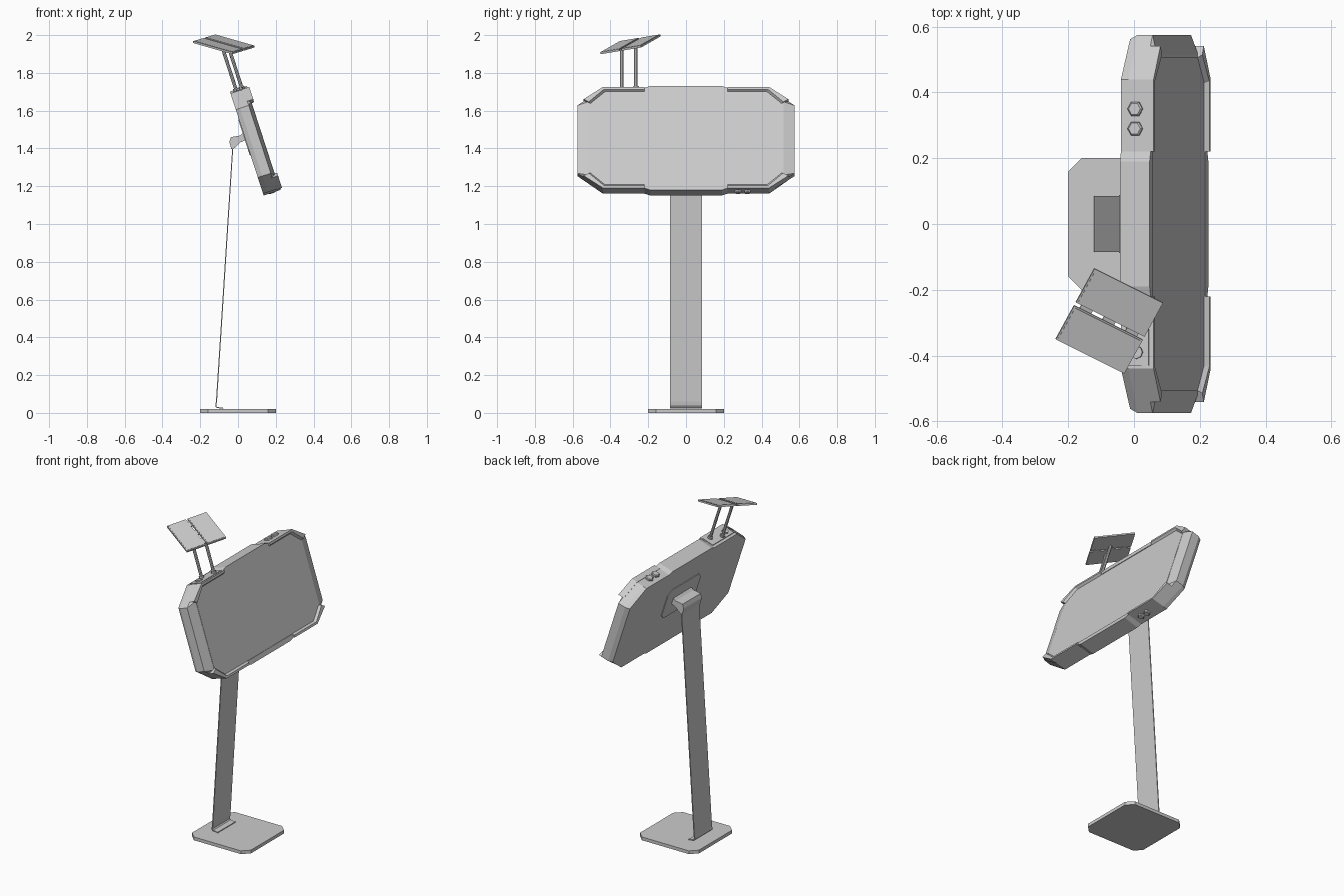
import bpy, bmesh, math
from mathutils import Matrix, Vector

if "Cube" in bpy.data.objects:
    bpy.data.objects.remove(bpy.data.objects["Cube"])


def frame(origin, a, b, c):
    """Matrix whose axes are the given world vectors."""
    m = Matrix((Vector(a), Vector(b), Vector(c))).transposed().to_4x4()
    m.translation = Vector(origin)
    return m


def loft(name, rings, depths, mat):
    """Join 2D rings placed at the given depths, with both ends capped."""
    bm = bmesh.new()
    loops = [[bm.verts.new((x, y, d)) for x, y in r] for r, d in zip(rings, depths)]
    n = len(loops[0])
    for lo, hi in zip(loops, loops[1:]):
        for i in range(n):
            j = (i + 1) % n
            bm.faces.new((lo[i], lo[j], hi[j], hi[i]))
    bm.faces.new(loops[0][::-1])
    bm.faces.new(loops[-1])
    bmesh.ops.recalc_face_normals(bm, faces=bm.faces)
    me = bpy.data.meshes.new(name)
    bm.to_mesh(me)
    bm.free()
    ob = bpy.data.objects.new(name, me)
    ob.matrix_world = mat
    bpy.context.collection.objects.link(ob)
    return ob


def prism(name, pts, d0, d1, mat):
    return loft(name, [pts, pts], [d0, d1], mat)


def octagon(hx, hy, cx, cy):
    """Rectangle with cut corners."""
    return [(hx - cx, hy), (hx, hy - cy), (hx, cy - hy), (hx - cx, -hy),
            (cx - hx, -hy), (-hx, cy - hy), (-hx, hy - cy), (cx - hx, hy)]


def ngon(cx, cy, r, n):
    return [(cx + r * math.cos(2 * math.pi * i / n),
             cy + r * math.sin(2 * math.pi * i / n)) for i in range(n)]


def rect(x0, x1, y0, y1):
    return [(x0, y0), (x1, y0), (x1, y1), (x0, y1)]


t = math.radians(18)
c, s = math.cos(t), math.sin(t)
U, V, N = Vector((0, 1, 0)), Vector((-s, 0, c)), Vector((c, 0, s))
C = Vector((0.096, 0, 1.442))
PANEL = frame(C, U, V, N)            # across, up the panel, out of the screen
EDGE = frame(C, N, U, V)             # out of the screen, across, up the panel
SIDE = frame((0, 0, 0), (1, 0, 0), (0, 0, 1), (0, -1, 0))
WORLD = Matrix.Identity(4)

# floor plate
prism("base_plate", octagon(0.2, 0.2, 0.04, 0.04), 0, 0.02, WORLD)

# bent sheet stand: profile offset to a thin strip
line = [(-0.078, 0.022), (-0.112, 0.026), (-0.121, 0.034), (-0.117, 0.06), (-0.03, 1.41)]
inner = [(-0.03 + 0.005, 1.41), (-0.111, 0.06), (-0.115, 0.037), (-0.109, 0.031), (-0.078, 0.027)]
prism("stand_post", line + inner, -0.085, 0.085, SIDE)

# head bracket between stand and panel
head = [(-0.035, 1.395), (-0.018, 1.402), (0.012, 1.432), (0.05, 1.448), (0.04, 1.495),
        (0.01, 1.468), (-0.038, 1.46), (-0.046, 1.435)]
prism("head_bracket", head, -0.088, 0.088, SIDE)

# display housing with sloped sides
loft("display_housing",
     [octagon(0.562, 0.279, 0.122, 0.09), octagon(0.575, 0.279, 0.135, 0.09),
      octagon(0.575, 0.279, 0.135, 0.09), octagon(0.515, 0.279, 0.075, 0.075)],
     [-0.052, -0.028, 0.02, 0.038], PANEL)
screen = octagon(0.508, 0.263, 0.075, 0.065)
prism("screen", screen, 0.03, 0.0395, PANEL)
prism("back_mount_plate", [(x, y + 0.035) for x, y in octagon(0.16, 0.1, 0.03, 0.03)],
      -0.056, -0.04, PANEL)

# raised corner rims and centre bars, mirrored to all sides
outer = [(0.22, 0.281), (0.44, 0.281), (0.542, 0.213)]
low = [(0.505, 0.193), (0.428, 0.258), (0.22, 0.258)]
high = [(0.515, 0.198), (0.434, 0.268), (0.22, 0.268)]
for sv, row in ((1, "top"), (-1, "bottom")):
    for su, side in ((-1, "left"), (1, "right")):
        rings = [[(x * su, y * sv) for x, y in outer + q] for q in (low, high)]
        loft(f"corner_rim_{row}_{side}", [rings[0], rings[0], rings[1]],
             [0.015, 0.038, 0.053], PANEL)
    bar = [(-0.22, 0.26), (0.22, 0.26), (0.22, 0.279), (0.19, 0.289), (-0.19, 0.289), (-0.22, 0.279)]
    prism(f"centre_bar_{row}", [(x, y * sv) for x, y in bar], -0.052, 0.043, PANEL)

# hexagonal knobs on the top and bottom edges
for y in (0.29, 0.35):
    loft("top_knob", [ngon(-0.005, y, 0.024, 6)] * 2 + [ngon(-0.005, y, 0.019, 6)],
         [0.27, 0.287, 0.291], EDGE)
for y in (0.275, 0.325):
    loft("bottom_knob", [ngon(-0.005, y, 0.019, 6)] * 2 + [ngon(-0.005, y, 0.015, 6)],
         [-0.27, -0.288, -0.292], EDGE)

# solar panel mast: foot plate, bolt and two rods
prism("mast_foot", rect(-0.035, 0.038, -0.43, -0.225), 0.27, 0.284, EDGE)
prism("foot_bolt", ngon(0, -0.39, 0.02, 8), 0.28, 0.291, EDGE)
for n, y, top in ((-0.018, -0.34, 0.522), (0.014, -0.265, 0.525)):
    prism("mast_rod", ngon(n, y, 0.009, 8), 0.27, top, EDGE)
    prism("rod_collar", ngon(n, y, 0.015, 8), 0.28, 0.296, EDGE)

# twin solar panels, tilted and turned
e1 = Vector((0.21, -0.105, -0.06)).normalized()
n3 = e1.cross(Vector((0.12, 0.215, 0.035))).normalized()
SOLAR = frame((-0.075, -0.295, 1.953), e1, n3.cross(e1), n3)
for k, side in ((-1, "near"), (1, "far")):
    y = 0.0645 * k
    prism(f"solar_panel_{side}", rect(-0.12, 0.12, y - 0.059, y + 0.059), -0.007, 0.003, SOLAR)
    prism(f"solar_cell_{side}", rect(-0.115, 0.115, y - 0.054, y + 0.054), 0, 0.0045, SOLAR)
for x in (-0.08, 0, 0.08):
    prism("panel_hinge", rect(x - 0.02, x + 0.02, -0.01, 0.01), -0.009, -0.002, SOLAR)
